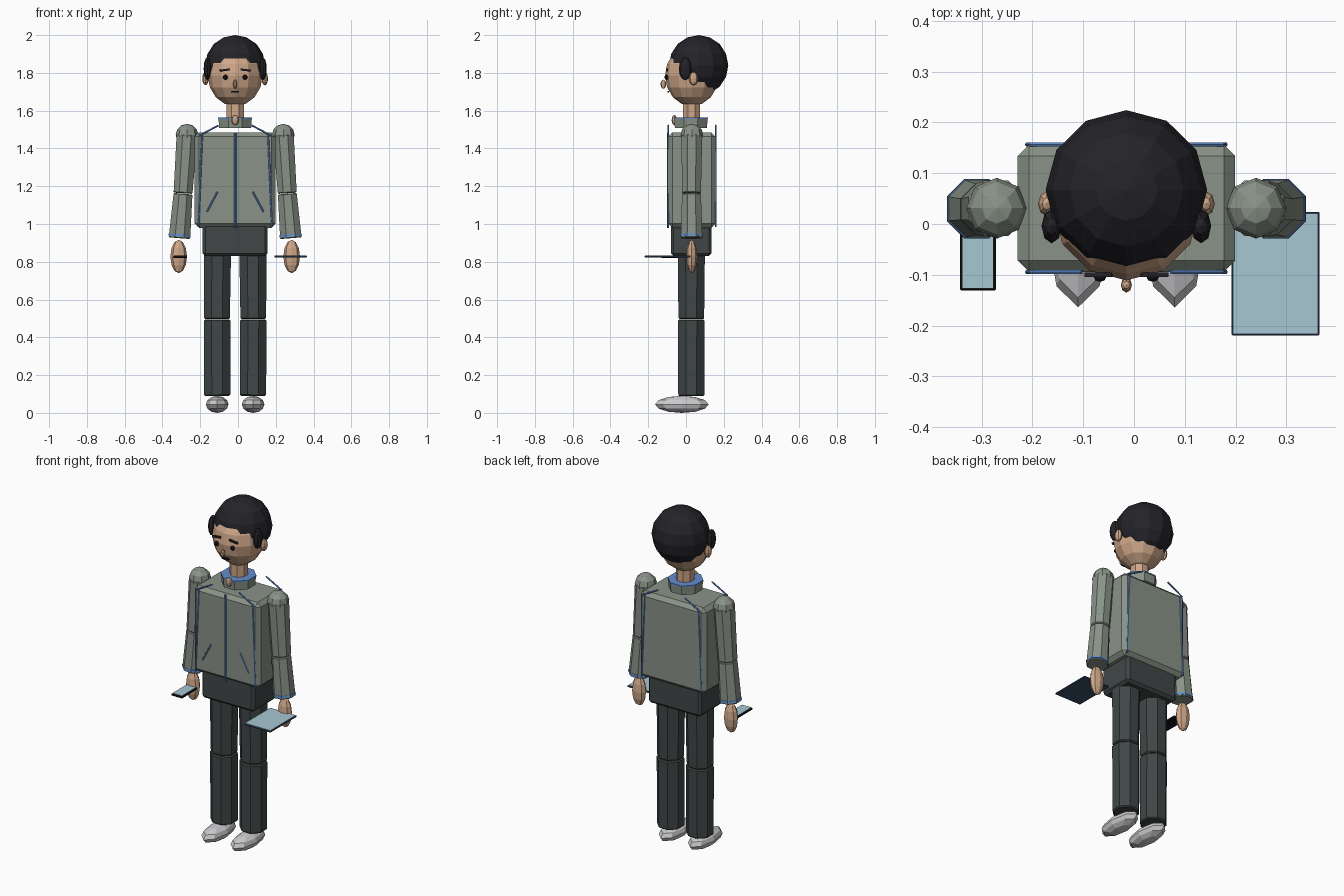
import bpy, bmesh, math
from mathutils import Matrix, Vector

if "Cube" in bpy.data.objects:
    bpy.data.objects.remove(bpy.data.objects["Cube"])

CX, CY = -0.015, 0.031  # body axis


def material(name, r, g, b):
    m = bpy.data.materials.new(name)
    m.diffuse_color = (r, g, b, 1)
    m.use_nodes = True
    m.node_tree.nodes["Principled BSDF"].inputs["Base Color"].default_value = m.diffuse_color
    return m


JACKET = material("grey green cloth", 0.25, 0.29, 0.245)
HAIR = material("black hair", 0.017, 0.017, 0.022)
PANTS = material("dark grey cloth", 0.052, 0.062, 0.062)
SKIN = material("skin", 0.62, 0.385, 0.25)
SHOE = material("light grey shoe", 0.60, 0.60, 0.62)
TRIM = material("blue trim", 0.12, 0.27, 0.62)
SCREEN = material("pale blue screen", 0.38, 0.57, 0.65)
NAVY = material("navy case", 0.04, 0.075, 0.14)
BLACK = material("black", 0.008, 0.008, 0.01)


def finish(name, bm, mat, bevel=0):
    me = bpy.data.meshes.new(name)
    bm.to_mesh(me)
    bm.free()
    me.materials.append(mat)
    ob = bpy.data.objects.new(name, me)
    bpy.context.collection.objects.link(ob)
    if bevel:
        mod = ob.modifiers.new("bevel", 'BEVEL')
        mod.width = bevel
        mod.segments = 1
        mod.limit_method = 'ANGLE'
        mod.angle_limit = math.radians(60)
    return ob


def box(name, centre, size, mat, bevel=0, tilt=0):
    bm = bmesh.new()
    mx = (Matrix.Translation(centre) @ Matrix.Rotation(tilt, 4, 'Y')
          @ Matrix.Diagonal((*size, 1)))
    bmesh.ops.create_cube(bm, size=1, matrix=mx)
    return finish(name, bm, mat, bevel)


def ball(name, centre, radii, mat, seg=8, rings=6):
    bm = bmesh.new()
    mx = Matrix.Translation(centre) @ Matrix.Diagonal((*radii, 1))
    bmesh.ops.create_uvsphere(bm, u_segments=seg, v_segments=rings, radius=1, matrix=mx)
    return finish(name, bm, mat)


def tube(name, a, b, ra, rb, mat, sides=8, bevel=0):
    """Prism from a to b; radii are measured to the flats."""
    a, b = Vector(a), Vector(b)
    d = b - a
    k = 1 / math.cos(math.pi / sides)
    mx = (Matrix.Translation((a + b) / 2)
          @ Vector((0, 0, 1)).rotation_difference(d).to_matrix().to_4x4()
          @ Matrix.Rotation(math.pi / sides, 4, 'Z'))
    bm = bmesh.new()
    bmesh.ops.create_cone(bm, cap_ends=True, segments=sides, radius1=ra * k,
                          radius2=rb * k, depth=d.length, matrix=mx)
    return finish(name, bm, mat, bevel)


# Torso and hips
box("jacket_body", (CX, CY, 1.232), (0.428, 0.25, 0.504), JACKET, 0.022)
box("hips", (CX, 0.028, 0.925), (0.344, 0.216, 0.19), PANTS, 0.015)

# Collar and neck
tube("collar", (CX, 0.026, 1.508), (CX, 0.026, 1.557), 0.085, 0.088, JACKET)
tube("collar_trim", (CX, 0.026, 1.557), (CX, 0.026, 1.564), 0.09, 0.09, TRIM)
tube("neck", (CX, 0.029, 1.52), (CX, 0.029, 1.66), 0.046, 0.046, SKIN)
ball("throat", (CX, -0.062, 1.55), (0.02, 0.014, 0.027), SKIN)

# Head, hair and face
ball("head", (CX, 0.031, 1.785), (0.145, 0.142, 0.161), SKIN, 12, 8)
ball("hair", (CX, 0.067, 1.84), (0.159, 0.157, 0.16), HAIR, 12, 8)
ball("nose", (CX, -0.12, 1.74), (0.011, 0.015, 0.024), SKIN)
box("mouth", (CX, -0.094, 1.70), (0.042, 0.009, 0.009), BLACK)

# Zip
tube("zip", (CX, -0.095, 0.978), (CX, -0.095, 1.485), 0.005, 0.005, TRIM, 6)

for s, side in ((-1, "left"), (1, "right")):
    def p(x, y, z):
        return (CX + s * x, y, z)

    # Face and side hair
    ball(side + "_eye", p(0.052, -0.103, 1.777), (0.013, 0.011, 0.014), BLACK)
    box(side + "_brow", p(0.055, -0.1, 1.815), (0.054, 0.0095, 0.011), HAIR, 0, s * 0.12)
    ball(side + "_ear", p(0.157, 0.04, 1.77), (0.017, 0.024, 0.036), SKIN)
    ball(side + "_sideburn", p(0.147, -0.004, 1.822), (0.02, 0.034, 0.06), HAIR)

    # Arm
    ball(side + "_shoulder", p(0.255, CY, 1.472), (0.06, 0.06, 0.058), JACKET)
    tube(side + "_upper_arm", p(0.276, 0.029, 1.163), p(0.255, CY, 1.472),
         0.05, 0.055, JACKET, 8, 0.005)
    tube(side + "_forearm", p(0.295, 0.03, 0.925), p(0.276, 0.029, 1.16),
         0.057, 0.05, JACKET, 8, 0.004)
    tube(side + "_cuff", p(0.2945, 0.03, 0.934), p(0.2935, 0.03, 0.946),
         0.059, 0.058, TRIM)
    ball(side + "_hand", p(0.299, 0.03, 0.828), (0.044, 0.03, 0.088), SKIN)

    # Leg and shoe
    tube(side + "_thigh", p(0.096, 0.028, 0.497), p(0.094, 0.028, 0.85),
         0.068, 0.072, PANTS, 8, 0.006)
    tube(side + "_shin", p(0.095, 0.028, 0.09), p(0.096, 0.028, 0.494),
         0.069, 0.07, PANTS, 8, 0.006)
    ball(side + "_shoe", p(0.095, -0.022, 0.045), (0.06, 0.142, 0.045), SHOE)

    # Jacket seams, front and back
    for y, face in ((-0.0945, "front"), (0.1565, "back")):
        n = side + "_" + face
        tube(n + "_shoulder_seam", p(0.19, y, 1.468), p(0.088, y, 1.522),
             0.004, 0.004, TRIM, 6)
        tube(n + "_side_seam", p(0.195, y, 0.985), p(0.175, y, 1.468),
             0.004, 0.004, TRIM, 6)
    tube(side + "_pocket", p(0.15, -0.0945, 1.064), p(0.094, -0.0945, 1.17),
         0.004, 0.004, TRIM, 6)


# Handheld devices: a case with a thin screen plate on top
def device(name, x0, x1, y0, y1, z, thick, border, mat):
    c = ((x0 + x1) / 2, (y0 + y1) / 2)
    box(name + "_case", (*c, z), (x1 - x0, y1 - y0, thick), mat, 0.002)
    box(name + "_screen", (*c, z + thick / 2 + 0.0005),
        (x1 - x0 - 2 * border, y1 - y0 - 2 * border, 0.003), SCREEN)


device("phone", -0.342, -0.272, -0.131, 0.01, 0.826, 0.012, 0.005, BLACK)
device("tablet", 0.192, 0.365, -0.219, 0.024, 0.828, 0.009, 0.004, NAVY)
